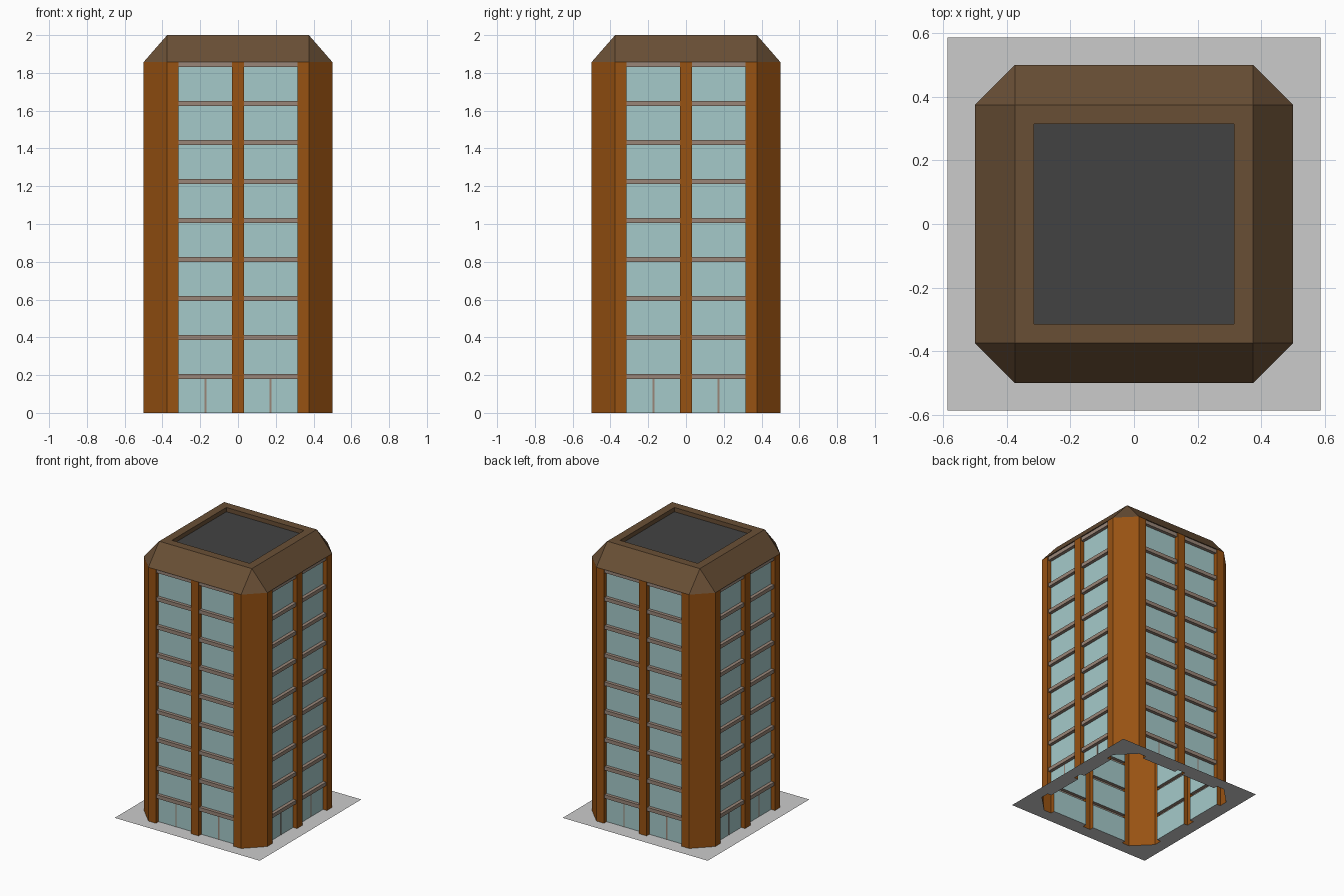
import bpy, bmesh
from mathutils import Matrix, Vector
from math import pi

if "Cube" in bpy.data.objects:
    bpy.data.objects.remove(bpy.data.objects["Cube"])

R, C, B, M = 0.5, 0.375, 0.3145, 0.03125   # wall face, chamfer start, bay edge, half pier
G = R - 0.03125                            # glass plane
TOP, FLOORS = 1.857, 9
STEP, BEAM = TOP / FLOORS, 0.027
BAYS = [(-B, -M), (M, B)]
ORANGE, BLUE, TRIM = (0.31, 0.084, 0.006), (0.376, 0.59, 0.59), (0.32, 0.24, 0.19)
BROWN, DARK = (0.141, 0.078, 0.036), (0.055, 0.055, 0.055)


def part(name, faces, color=None, sides=4):
    """Faces drawn for the front side, repeated around the tower."""
    bm = bmesh.new()
    for k in range(sides):
        rot = Matrix.Rotation(k * pi / 2, 3, 'Z')
        for f in faces:
            bm.faces.new([bm.verts.new(rot @ Vector(p)) for p in f])
    bmesh.ops.remove_doubles(bm, verts=bm.verts, dist=1e-5)
    me = bpy.data.meshes.new(name)
    bm.to_mesh(me)
    bm.free()
    ob = bpy.data.objects.new(name, me)
    bpy.context.collection.objects.link(ob)
    if color:
        mat = bpy.data.materials.new(name)
        mat.diffuse_color = (*color, 1)
        mat.use_nodes = True
        mat.node_tree.nodes["Principled BSDF"].inputs["Base Color"].default_value = mat.diffuse_color
        me.materials.append(mat)
    return ob


def wall(a, b, z0, z1):
    return [(*a, z0), (*b, z0), (*b, z1), (*a, z1)]


def ledge(x0, x1, y, z0, z1, back=-G):
    """Open-backed bar standing out from the glass."""
    return [wall((x0, y), (x1, y), z0, z1),
            [(x0, y, z1), (x1, y, z1), (x1, back, z1), (x0, back, z1)],
            [(x0, back, z0), (x1, back, z0), (x1, y, z0), (x0, y, z0)]]


# Plan outline of one side, with two recessed bays
plan = [(-C, -R), (-B, -R), (-B, -G), (-M, -G), (-M, -R),
        (M, -R), (M, -G), (B, -G), (B, -R), (C, -R), (R, -C)]

# Corner and middle piers
part("piers", [wall(a, b, 0, TOP) for i, (a, b) in enumerate(zip(plan, plan[1:]))
               if i not in (2, 6)], ORANGE)

# Windows, floor beams and ground-floor door bars
glass, beams, bars = [], [], []
for x0, x1 in BAYS:
    for i in range(FLOORS):
        top = (i + 1) * STEP
        glass.append(wall((x0, -G), (x1, -G), i * STEP, top - BEAM))
        beams += ledge(x0, x1, -G - 0.024, top - BEAM, top)
    c = (x0 + x1) / 2
    y = -G - 0.002
    bars += [wall((c - .005, y), (c + .005, y), 0, STEP - BEAM),
             wall((c - .005, -G), (c - .005, y), 0, STEP - BEAM),
             wall((c + .005, y), (c + .005, -G), 0, STEP - BEAM)]
part("windows", glass, BLUE)
part("floor_beams", beams, TRIM)
part("door_bars", bars, TRIM)

# Sloped cap with parapet, inner lip and soffit over the bays
Z, D = 2.0, 0.03125
cap = [[(-C, -R, TOP), (C, -R, TOP), (C, -C, Z), (-C, -C, Z)],
       [(C, -R, TOP), (R, -C, TOP), (C, -C, Z)],
       [(-C, -C, Z), (C, -C, Z), (B, -B, Z), (-B, -B, Z)],
       [(-B, -B, Z), (-B, -B, Z - D), (B, -B, Z - D), (B, -B, Z)]]
cap += [[(x0, -G, TOP), (x1, -G, TOP), (x1, -R, TOP), (x0, -R, TOP)] for x0, x1 in BAYS]
part("roof_cap", cap, BROWN)
part("roof_deck", [[(-B, -B, Z - D), (B, -B, Z - D), (B, B, Z - D), (-B, B, Z - D)]],
     DARK, sides=1)

# Pavement ring following the tower outline
P, H = 0.587, (R + C) / 2
part("pavement", [[(-P, -P, 0), (P, -P, 0), (H, -H, 0)]
                  + [(x, y, 0) for x, y in reversed(plan[:-1])] + [(-H, -H, 0)]])
